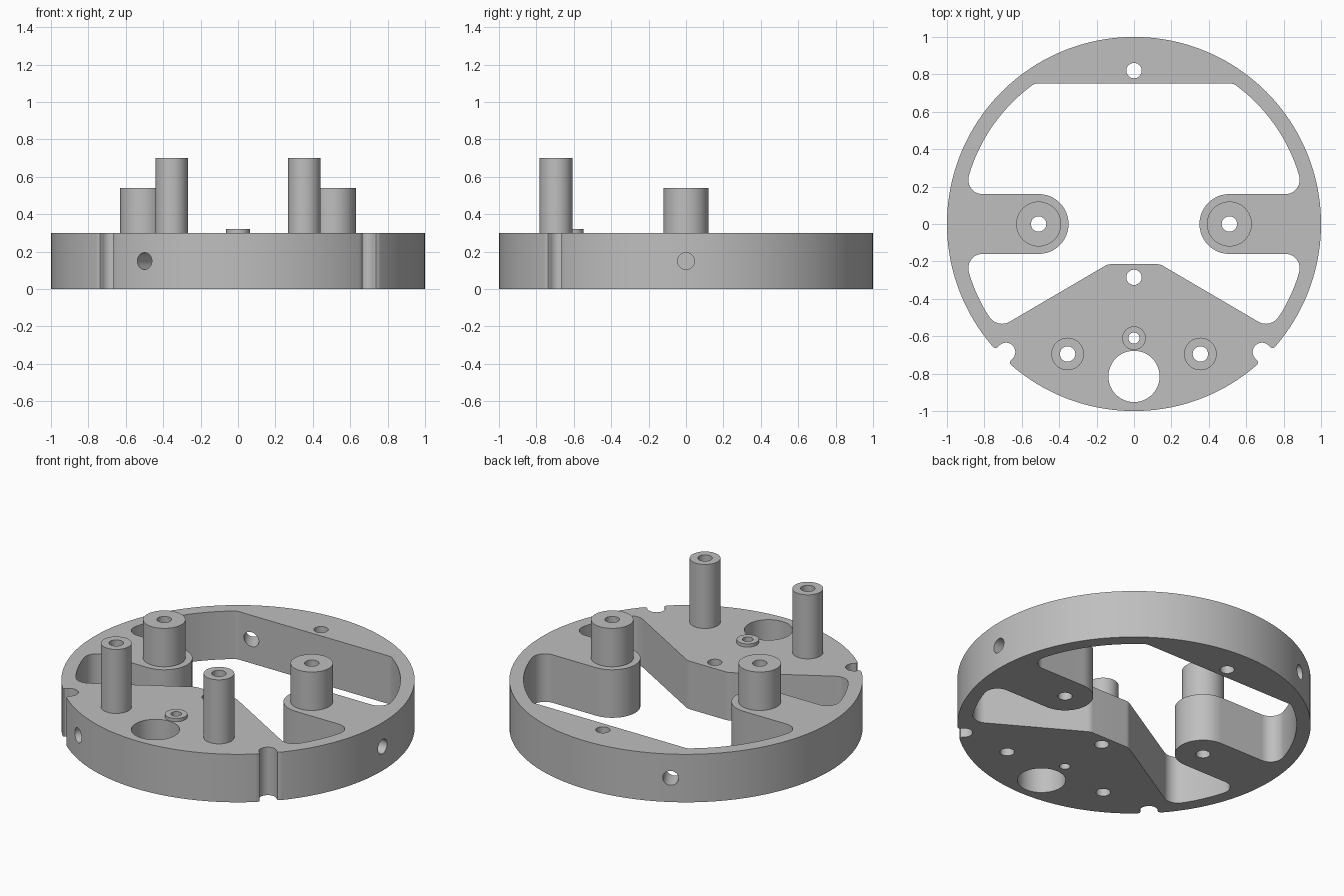
import bpy, bmesh
from math import sin, cos, pi, radians
from mathutils import Vector, Matrix

if "Cube" in bpy.data.objects:
    bpy.data.objects.remove(bpy.data.objects["Cube"], do_unlink=True)

GREY = bpy.data.materials.new("machined_grey")
GREY.use_nodes = True
GREY.diffuse_color = (0.52, 0.52, 0.52, 1)
GREY.node_tree.nodes["Principled BSDF"].inputs["Base Color"].default_value = (0.52, 0.52, 0.52, 1)

THICK = 0.30
BORE = 0.041


def add_object(name, bm):
    bmesh.ops.recalc_face_normals(bm, faces=bm.faces)
    mesh = bpy.data.meshes.new(name)
    bm.to_mesh(mesh)
    bm.free()
    obj = bpy.data.objects.new(name, mesh)
    bpy.context.collection.objects.link(obj)
    mesh.materials.append(GREY)
    return obj


def arc(cx, cy, r, start, end, n):
    """Points on an arc, angles in degrees."""
    angles = [radians(start + (end - start) * i / n) for i in range(n + 1)]
    return [(cx + r * cos(a), cy + r * sin(a)) for a in angles]


def circle(cx, cy, r, n=48):
    return arc(cx, cy, r, 0, 360, n)[:-1]


def fillet(before, corner, after, r, n=8):
    """Round one corner between two neighbouring points."""
    p = Vector(corner)
    u = (Vector(before) - p).normalized()
    v = (Vector(after) - p).normalized()
    half = u.angle(v) / 2
    centre = p + (u + v).normalized() * (r / sin(half))
    reach = r * cos(half) / sin(half)
    a, b = p + u * reach - centre, p + v * reach - centre
    return [tuple(centre + a.lerp(b, i / n).normalized() * r) for i in range(n + 1)]


def prism(name, points, z0, z1):
    bm = bmesh.new()
    face = bm.faces.new([bm.verts.new((x, y, z0)) for x, y in points])
    new = bmesh.ops.extrude_face_region(bm, geom=[face])["geom"]
    bmesh.ops.translate(bm, vec=(0, 0, z1 - z0),
                        verts=[g for g in new if isinstance(g, bmesh.types.BMVert)])
    return add_object(name, bm)


def cut(target, cutter):
    cutter.hide_render = True
    mod = target.modifiers.new("cut", 'BOOLEAN')
    mod.operation = 'DIFFERENCE'
    mod.solver = 'EXACT'
    mod.object = cutter
    bpy.context.view_layer.objects.active = target
    bpy.ops.object.modifier_apply(modifier=mod.name)
    bpy.data.objects.remove(cutter, do_unlink=True)


def smooth(obj):
    bpy.ops.object.select_all(action='DESELECT')
    obj.select_set(True)
    bpy.context.view_layer.objects.active = obj
    bpy.ops.object.shade_smooth_by_angle(angle=radians(25))


def tube(name, x, y, r, bore, top):
    """Hollow standoff on top of the plate."""
    bm = bmesh.new()
    n = 48
    profile = [(bore, THICK), (r, THICK), (r, top), (bore, top)]
    rings = [[bm.verts.new((x + q * cos(2 * pi * i / n), y + q * sin(2 * pi * i / n), z))
              for i in range(n)] for q, z in profile]
    for k in range(4):
        a, b = rings[k], rings[(k + 1) % 4]
        for i in range(n):
            j = (i + 1) % n
            bm.faces.new((a[i], a[j], b[j], b[i]))
    smooth(add_object(name, bm))


# Round base plate
base = prism("base_plate", circle(0, 0, 1, 160), 0, THICK)

# Central opening: one half outline, mirrored, leaving two rounded arms
R = 0.92
upper = arc(0, 0, R, 53, 17, 14)
lower = arc(0, 0, R, -17, -31, 6)
half = fillet((0, 0.75), (0.533, 0.75), upper[0], 0.04)
half += upper
half += fillet(upper[-1], (0.906, 0.16), (0.51, 0.16), 0.075)
half += arc(0.51, 0, 0.16, 90, 270, 24)
half += fillet((0.51, -0.16), (0.906, -0.16), lower[0], 0.075)
half += lower
half += fillet(lower[-1], (0.73, -0.56), (0.14, -0.22), 0.08)
half += fillet((0.73, -0.56), (0.14, -0.215), (0, -0.215), 0.06)
outline = half + [(-x, y) for x, y in reversed(half)]
cut(base, prism("opening_cutter", outline, -0.1, 0.5))

# Rim notches with flared lips
lip = [(0.992, 0.052), (1.003, 0.08), (1.1, 0.08)]
notch = arc(0.968, 0, 0.05, 80, 280, 20)
notch += [(x, -y) for x, y in lip] + lip[::-1]
for angle in (-45, -135):
    cutter = prism("notch_cutter", notch, -0.1, 0.5)
    cutter.data.transform(Matrix.Rotation(radians(angle), 4, 'Z'))
    cut(base, cutter)

# Vertical holes: position and radius
holes = [(0, 0.82, BORE), (0, -0.285, BORE), (0, -0.61, 0.03), (0, -0.815, 0.137)]
for s in (1, -1):
    holes += [(s * 0.51, 0, BORE), (s * 0.355, -0.695, BORE)]
for x, y, r in holes:
    cut(base, prism("hole_cutter", circle(x, y, r), -0.1, 0.5))

# Three radial screw holes in the rim
for angle in (0, 120, 240):
    cutter = prism("screw_hole_cutter", circle(0, 0, 0.045, 32), 0.7, 1.1)
    cutter.data.transform(Matrix.Translation((0, 0, THICK / 2))
                          @ Matrix.Rotation(radians(angle), 4, 'Z')
                          @ Matrix.Rotation(pi / 2, 4, 'Y'))
    cut(base, cutter)
smooth(base)

# Standoffs
for side, s in (("left", 1), ("right", -1)):
    tube(side + "_arm_boss", s * 0.51, 0, 0.12, BORE, 0.54)
    tube(side + "_front_post", s * 0.355, -0.695, 0.087, BORE, 0.70)
tube("small_boss", 0, -0.61, 0.063, 0.03, 0.32)
